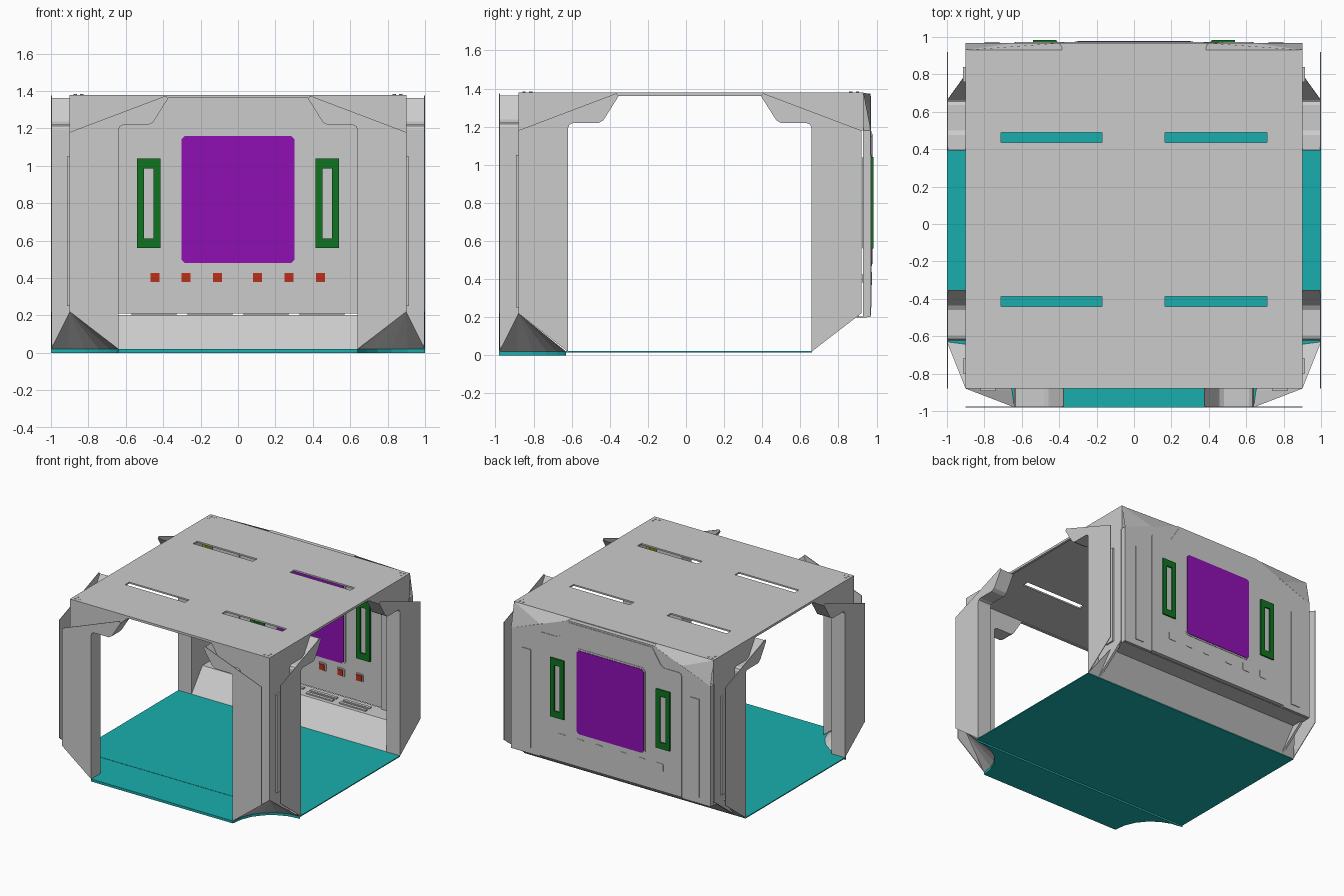
import bpy, bmesh, math
from mathutils import Vector

if "Cube" in bpy.data.objects:
    bpy.data.objects.remove(bpy.data.objects["Cube"])

def material(name, rgb):
    m = bpy.data.materials.new(name)
    m.diffuse_color = (*rgb, 1)
    m.use_nodes = True
    m.node_tree.nodes["Principled BSDF"].inputs["Base Color"].default_value = m.diffuse_color
    return m

TEAL = material("teal", (0.01, 0.42, 0.42))
PURPLE = material("purple", (0.28, 0.005, 0.46))
GREEN = material("green", (0.005, 0.17, 0.015))
RED = material("red", (0.5, 0.03, 0.01))
YELLOW = material("yellow", (0.45, 0.4, 0.02))

def finish(name, bm, mat=None, thick=0):
    bmesh.ops.remove_doubles(bm, verts=bm.verts, dist=1e-5)
    bmesh.ops.recalc_face_normals(bm, faces=bm.faces)
    me = bpy.data.meshes.new(name)
    bm.to_mesh(me)
    bm.free()
    ob = bpy.data.objects.new(name, me)
    bpy.context.collection.objects.link(ob)
    if mat:
        me.materials.append(mat)
    if thick:
        s = ob.modifiers.new("thickness", 'SOLIDIFY')
        s.thickness, s.offset = thick, 0
    return ob

def prism(name, polys, put, d0, d1, mat=None):
    """Extrude 2D outlines (u, z) from depth d0 to d1; put maps (u, d, z) to xyz."""
    bm = bmesh.new()
    for poly in polys:
        a = [bm.verts.new(put(u, d0, z)) for u, z in poly]
        b = [bm.verts.new(put(u, d1, z)) for u, z in poly]
        bm.faces.new(a)
        bm.faces.new(b[::-1])
        for i in range(len(poly)):
            j = (i + 1) % len(poly)
            bm.faces.new((a[i], a[j], b[j], b[i]))
    return finish(name, bm, mat)

def box(name, x, y, z, mat=None):
    return prism(name, [[(x[0], z[0]), (x[1], z[0]), (x[1], z[1]), (x[0], z[1])]],
                 back, y[0], y[1], mat)

def both(poly):
    return [poly, [(-u, z) for u, z in poly]]

def front(u, d, z): return Vector((u, -d, z))
def back(u, d, z): return Vector((u, d, z))
def right(u, d, z): return Vector((d, 0.02 + u, z))
def left(u, d, z): return Vector((-d, 0.02 + u, z))

# Half outline of the doorway, from lintel down to the floor
DOOR = [(.375, 1.362), (.445, 1.25), (.455, 1.235), (.48, 1.22), (.615, 1.22),
        (.633, 1.212), (.64, 1.195), (.64, .02)]

# Three open doorway sides: wall, projecting lining and outer cover plate
for tag, put, d, out in (("front", front, .88, .98), ("right", right, .9, 1.0), ("left", left, .9, 1.0)):
    wall = [(0, 1.362)] + DOOR + [(.9, .22), (.9, 1.375), (0, 1.375)]
    prism(tag + "_wall", both(wall), put, d - .02, d, None)
    plate = DOOR + [(.9, .22), (.9, 1.18), (.385, 1.375)]
    prism(tag + "_cover_plate", both(plate), put, out - .005, out)
    bm = bmesh.new()
    for half in both(DOOR):
        for p, q in zip(half, half[1:]):
            bm.faces.new([bm.verts.new(put(*c)) for c in
                          ((p[0], d - .02, p[1]), (q[0], d - .02, q[1]),
                           (q[0], out, q[1]), (p[0], out, p[1]))])
    finish(tag + "_door_lining", bm, thick=.004)
    # Narrow trim strips on the corner columns
    strip = [(.74, .25), (.82, .25), (.82, 1.05), (.74, 1.05)]
    prism(tag + "_column_trim", both(strip), put, d, d + .013)

# Back wall frame, upper gable and closing panel
frame = [(0, 1.362)] + DOOR[:-1] + [(.64, .2), (.9, .2), (.9, 1.18), (.385, 1.375), (0, 1.375)]
prism("back_frame", both(frame), back, .93, .968)
prism("back_gable", both([(.385, 1.375), (.9, 1.18), (.9, 1.375)]), back, .92, .932)
bm = bmesh.new()
for s in (-1, 1):
    bm.faces.new([bm.verts.new(c) for c in
                  ((s*.9, .93, 1.378), (s*.385, .93, 1.378), (s*.385, .968, 1.37), (s*.64, .968, 1.28))])
    bm.faces.new([bm.verts.new(c) for c in
                  ((s*.9, .93, 1.378), (s*.64, .968, 1.28), (s*.9, .968, 1.18))])
finish("back_top_bevels", bm)
half = DOOR[:-1] + [(.64, .21)]
prism("back_panel", [half + [(-u, z) for u, z in half[::-1]]], back, .94, .972)
prism("back_column_trim", both([(.72, .25), (.8, .25), (.8, 1.05), (.72, 1.05)]), back, .965, .974)

# Sloped skirting and shelf below the back wall
bm = bmesh.new()
rows = [[bm.verts.new((s * w, y, z)) for s in (-1, 1)]
        for w, y, z in ((1, .66, .02), (.9, .8, .2), (.9, .95, .2))]
for a, b in zip(rows, rows[1:]):
    bm.faces.new((a[0], a[1], b[1], b[0]))
finish("back_skirting", bm, thick=.005)
for i, x in enumerate((-.45, -.15, .15, .45)):
    for y in (.83, .88):
        box("shelf_grille", (x - .12, x + .12), (y, y + .025), (.2, .212))

# Screen with chamfered corners and thin bezel bars
w, c = .302, .02
def octagon(w, z0, z1, c):
    return [(-w + c, z0), (w - c, z0), (w, z0 + c), (w, z1 - c),
            (w - c, z1), (-w + c, z1), (-w, z1 - c), (-w, z0 + c)]
prism("screen_bezel", [octagon(.315, .468, 1.174, .025)], back, .936, .975)
prism("screen", [octagon(.302, .48, 1.16, .018)], back, .93, .979, PURPLE)

# Green handle frames at both sides of the screen
for s in (-1, 1):
    xs = sorted((s * .415, s * .54))
    for x, z in (((xs[0], xs[0] + .037), (.56, 1.04)), ((xs[1] - .037, xs[1]), (.56, 1.04)),
                 ((xs[0] + .037, xs[1] - .037), (.56, .612)), ((xs[0] + .037, xs[1] - .037), (.985, 1.04))):
        box("handle_frame", x, (.925, .983), z, GREEN)

# Row of push buttons
for x in (-.443, -.277, -.11, .105, .272, .44):
    prism("button_bezel", [[(x + u, .403 + z) for u, z in octagon(.034, -.034, .034, .008)]],
          back, .933, .975)
    box("button", (x - .024, x + .024), (.926, .94), (.379, .427), RED)

# Roof sheet with four slots
xs = [-.9, -.71, -.17, .165, .71, .9]
ys = [-.88, -.44, -.387, .435, .488, .93]
bm = bmesh.new()
for i in range(5):
    for j in range(5):
        if i in (1, 3) and j in (1, 3):
            continue
        bm.faces.new([bm.verts.new((x, y, 1.374)) for x, y in
                      ((xs[i], ys[j]), (xs[i+1], ys[j]), (xs[i+1], ys[j+1]), (xs[i], ys[j+1]))])
finish("roof", bm, thick=.012)

# Floor sheet, front apron and edge ribs
def flat(u, d, z): return Vector((u, z, d))
prism("floor", [[(-1, -.63), (1, -.63), (1, .66), (-1, .66)]], flat, .014, .022, TEAL)
arc = [(1 - .36 * math.sin(t) - .0, -.63 - .35 * (1 - math.cos(t)))
       for t in [math.radians(a) for a in range(0, 91, 15)]]
prism("floor_apron", [arc + [(-x, y) for x, y in arc[::-1]]], flat, 0, .02, TEAL)

# Concave feet flaring from the front columns down to the floor
for s in (-1, 1):
    bm = bmesh.new()
    for p, q in zip(arc, arc[1:]):
        bm.faces.new([bm.verts.new(v) for v in
                      ((s * .9, -.88, .22), (s * p[0], p[1], .02), (s * q[0], q[1], .02))])
    finish("column_foot", bm)

# Rivets on the roof corners and small yellow lamps inside the corners
for sx in (-1, 1):
    for y0, sy in ((-.88, 1), (.93, -1)):
        for a, b in ((.03, .03), (.03, .065), (.065, .03)):
            bpy.ops.mesh.primitive_cylinder_add(vertices=10, radius=.009, depth=.006,
                                                location=(sx * (.9 - a), y0 + sy * b, 1.38))
            bpy.context.object.name = "roof_rivet"
        box("corner_lamp", sorted((sx * .88, sx * .86)), sorted((y0 + sy * .03, y0 + sy * .13)),
            (1.1, 1.2), YELLOW)
